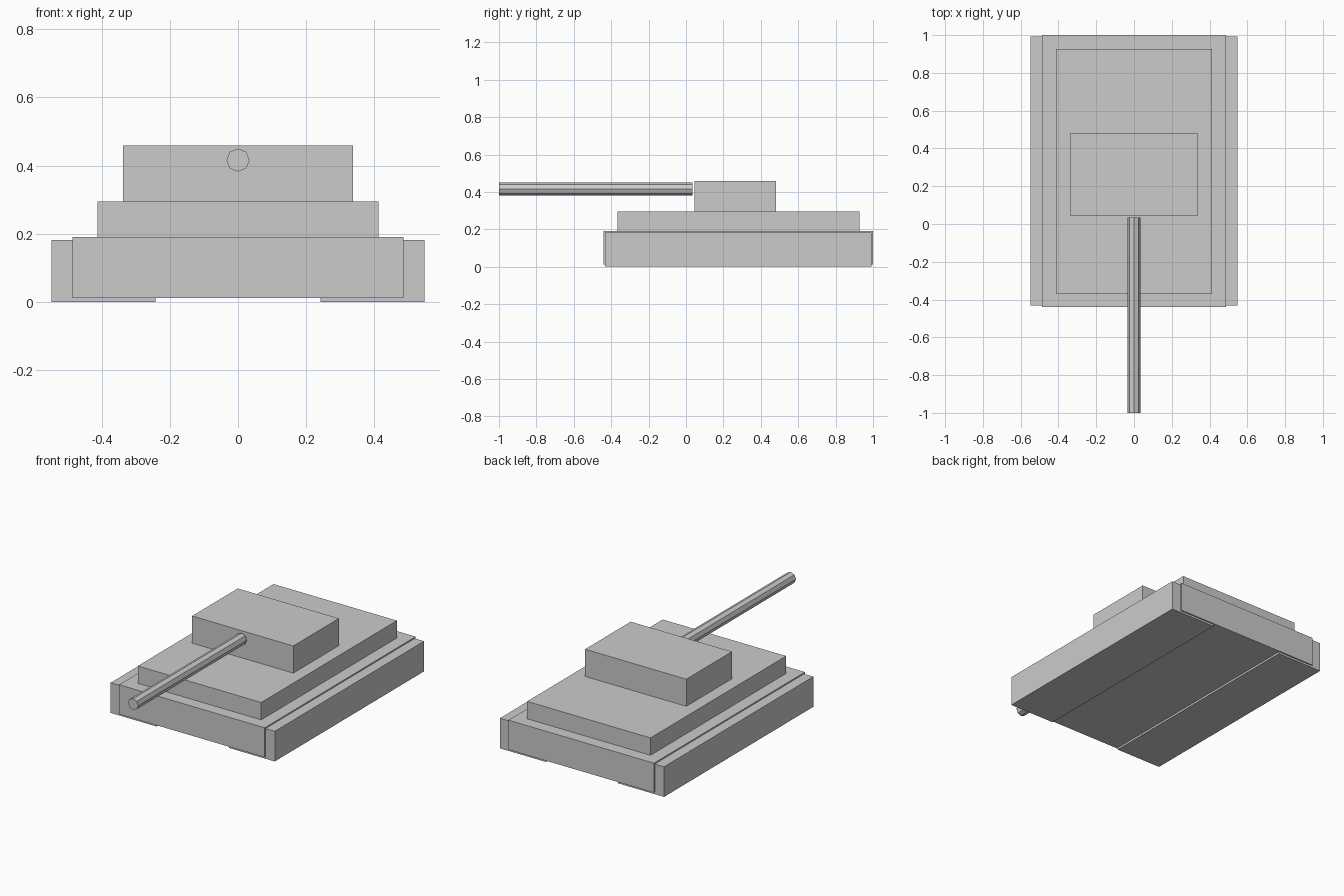
import bpy
from math import radians

default = bpy.data.objects.get("Cube")
if default:
    bpy.data.objects.remove(default, do_unlink=True)

grey = bpy.data.materials.new("plain grey")
grey.use_nodes = True
colour = (0.6, 0.6, 0.6, 1)
grey.diffuse_color = colour
grey.node_tree.nodes["Principled BSDF"].inputs["Base Color"].default_value = colour


def finish(name):
    obj = bpy.context.object
    obj.name = name
    obj.data.materials.append(grey)
    bpy.ops.object.transform_apply(location=False, rotation=True, scale=True)
    return obj


def box(name, x, y, z):
    """Box from (low, high) pairs along each axis."""
    spans = (x, y, z)
    bpy.ops.mesh.primitive_cube_add(size=1, location=[sum(s) / 2 for s in spans])
    bpy.context.object.scale = [s[1] - s[0] for s in spans]
    return finish(name)


# Hull, deck and turret, stacked
box("hull", (-0.486, 0.486), (-0.44, 1.0), (0.012, 0.19))
box("upper_deck", (-0.412, 0.412), (-0.367, 0.927), (0.19, 0.295))
box("turret", (-0.338, 0.338), (0.045, 0.48), (0.295, 0.459))

# Track blocks reach in under the hull
for side, sign in (("left", 1), ("right", -1)):
    x = sorted((sign * 0.242, sign * 0.548))
    box(side + "_track", x, (-0.432, 0.992), (0, 0.182))

# Eight-sided gun barrel along y
bpy.ops.mesh.primitive_cylinder_add(
    vertices=8, radius=0.034, depth=1.035,
    location=(0, -0.4825, 0.416), rotation=(radians(90), 0, 0))
finish("gun_barrel")
